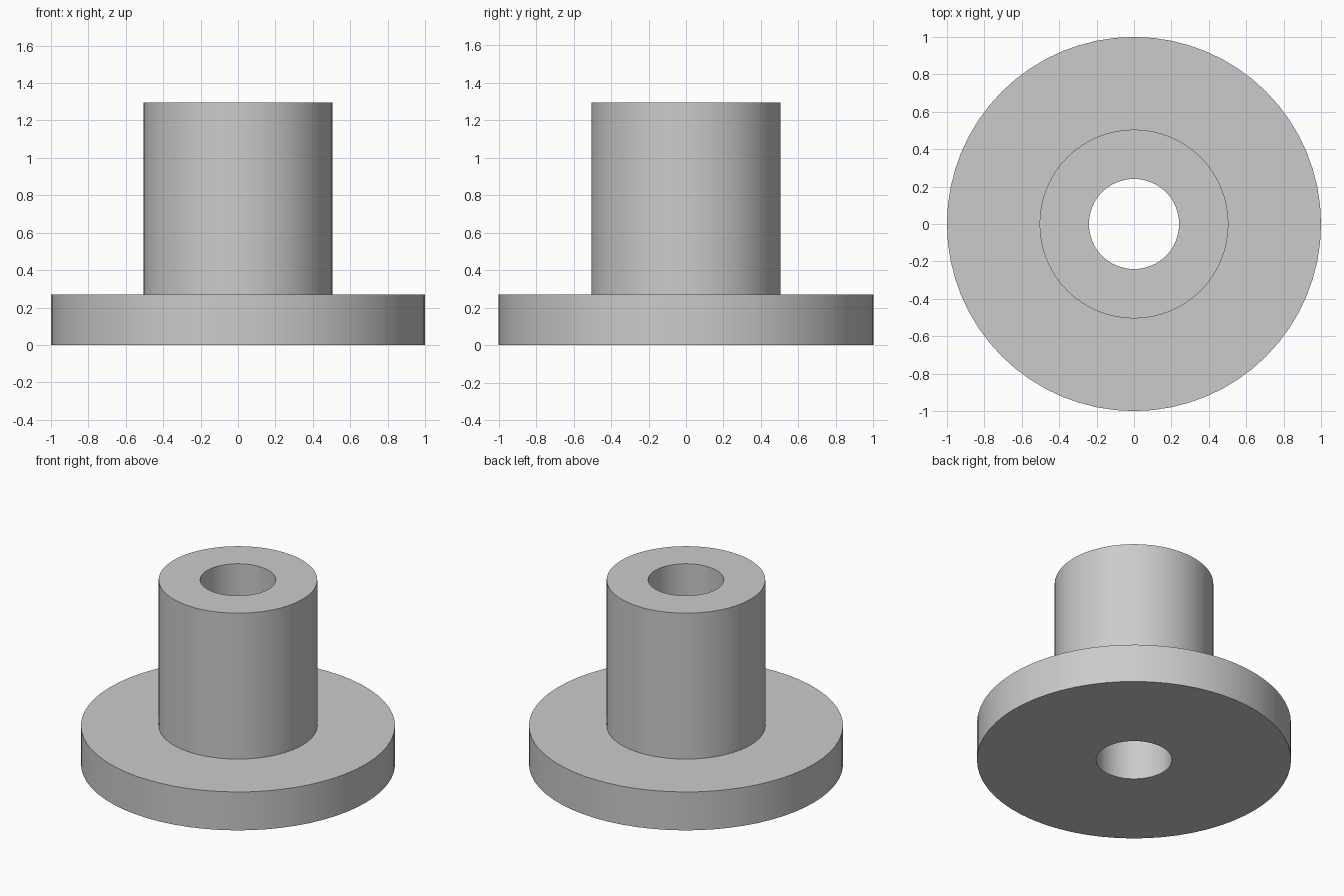
import bpy
import bmesh
import math

# Remove the default cube
cube = bpy.data.objects.get("Cube")
if cube:
    bpy.data.objects.remove(cube, do_unlink=True)

SEGMENTS = 64
BORE_R, HUB_R, FLANGE_R = 0.241, 0.505, 1.0
FLANGE_H, TOTAL_H = 0.27, 1.295


def flat_material(name, colour):
    mat = bpy.data.materials.new(name)
    mat.use_nodes = True
    mat.diffuse_color = colour
    mat.node_tree.nodes["Principled BSDF"].inputs["Base Color"].default_value = colour
    return mat


def lathe(name, profile, mat):
    """Spin a closed (radius, height) profile about the z axis."""
    bm = bmesh.new()
    verts = [bm.verts.new((r, 0, z)) for r, z in profile]
    edges = [bm.edges.new((a, b)) for a, b in zip(verts, verts[1:] + verts[:1])]
    bmesh.ops.spin(bm, geom=verts + edges, cent=(0, 0, 0), axis=(0, 0, 1),
                   angle=math.tau, steps=SEGMENTS, use_merge=True)
    bmesh.ops.remove_doubles(bm, verts=bm.verts, dist=0.0001)
    bmesh.ops.recalc_face_normals(bm, faces=bm.faces)
    mesh = bpy.data.meshes.new(name)
    bm.to_mesh(mesh)
    bm.free()
    mesh.materials.append(mat)
    obj = bpy.data.objects.new(name, mesh)
    bpy.context.collection.objects.link(obj)
    bpy.ops.object.select_all(action="DESELECT")
    obj.select_set(True)
    bpy.context.view_layer.objects.active = obj
    bpy.ops.object.shade_smooth_by_angle(angle=math.radians(30))
    return obj


# Flanged bushing: wide flange, upright hub and a bore right through
grey = flat_material("plain grey", (0.6, 0.6, 0.6, 1))
lathe("flanged_bushing", [
    (BORE_R, 0), (FLANGE_R, 0), (FLANGE_R, FLANGE_H),
    (HUB_R, FLANGE_H), (HUB_R, TOTAL_H), (BORE_R, TOTAL_H),
], grey)
